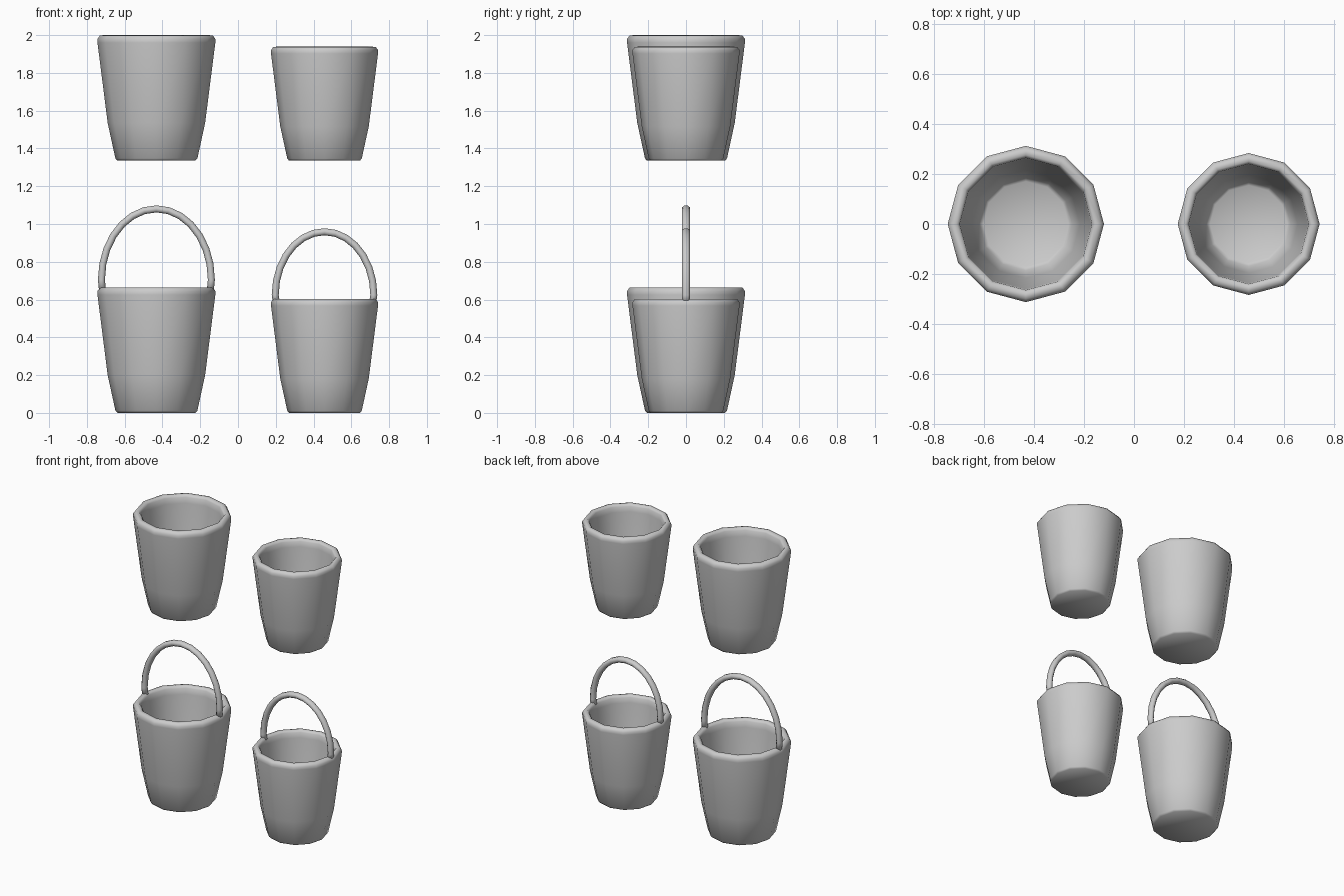
import bpy, bmesh, math

cube = bpy.data.objects.get("Cube")
if cube:
    bpy.data.objects.remove(cube, do_unlink=True)

grey = bpy.data.materials.new("plain_grey")
grey.use_nodes = True
colour = (0.6, 0.6, 0.6, 1)
grey.diffuse_color = colour
grey.node_tree.nodes["Principled BSDF"].inputs["Base Color"].default_value = colour

SIDES = 12
# Radius and height, from the underside, over the rim, to the inner floor
PROFILE = [(0.206, 0), (0.217, 0.012), (0.258, 0.2), (0.312, 0.625), (0.312, 0.645),
           (0.299, 0.663), (0.276, 0.665), (0.264, 0.65), (0.26, 0.61),
           (0.216, 0.2), (0.185, 0.05), (0.17, 0.04)]


def make_object(name, bm, location):
    bmesh.ops.recalc_face_normals(bm, faces=bm.faces)
    mesh = bpy.data.meshes.new(name)
    bm.to_mesh(mesh)
    bm.free()
    mesh.shade_smooth()
    mesh.materials.append(grey)
    obj = bpy.data.objects.new(name, mesh)
    obj.location = location
    bpy.context.collection.objects.link(obj)
    return obj


def skin(bm, rings):
    """Join consecutive rings with quads and cap both ends."""
    for a, b in zip(rings, rings[1:]):
        n = len(a)
        for i in range(n):
            j = (i + 1) % n
            bm.faces.new((a[i], a[j], b[j], b[i]))
    bm.faces.new(rings[0])
    bm.faces.new(rings[-1])


def bucket(name, x, z, size):
    bm = bmesh.new()
    rings = []
    for r, h in PROFILE:
        angles = [math.tau * i / SIDES for i in range(SIDES)]
        rings.append([bm.verts.new((size * r * math.cos(a), size * r * math.sin(a), size * h))
                      for a in angles])
    skin(bm, rings)
    make_object(name, bm, (x, 0, z))


def handle(name, x, rim, half_width, rise, foot, tube=0.02, steps=14, sides=8):
    """Half-ellipse tube standing on the rim, with short legs bent inwards."""
    base = rim + foot
    path = [(half_width - 0.006, rim - 0.02)]
    path += [(half_width * math.cos(t), base + rise * math.sin(t))
             for t in (math.pi * i / steps for i in range(steps + 1))]
    path.append((-path[0][0], path[0][1]))
    bm = bmesh.new()
    rings = []
    for i, (px, pz) in enumerate(path):
        before, after = path[max(i - 1, 0)], path[min(i + 1, len(path) - 1)]
        dx, dz = after[0] - before[0], after[1] - before[1]
        length = math.hypot(dx, dz)
        nx, nz = dz / length, -dx / length
        ring = []
        for k in range(sides):
            a = math.tau * (k + 0.5) / sides
            c, s = tube * math.cos(a), tube * math.sin(a)
            ring.append(bm.verts.new((px + nx * c, s * 1.15, pz + nz * c)))
        rings.append(ring)
    skin(bm, rings)
    make_object(name, bm, (x, 0, 0))


# Two sizes of bucket, each in a lower copy with a handle and an upper one without
for label, x, size in (("large", -0.432, 1.0), ("small", 0.458, 0.908)):
    bucket(label + "_bucket_lower", x, 0, size)
    bucket(label + "_bucket_upper", x, 1.335, size)

handle("large_handle", -0.432, 0.665, 0.291, 0.375, 0.04)
handle("small_handle", 0.458, 0.604, 0.261, 0.335, 0.02)
